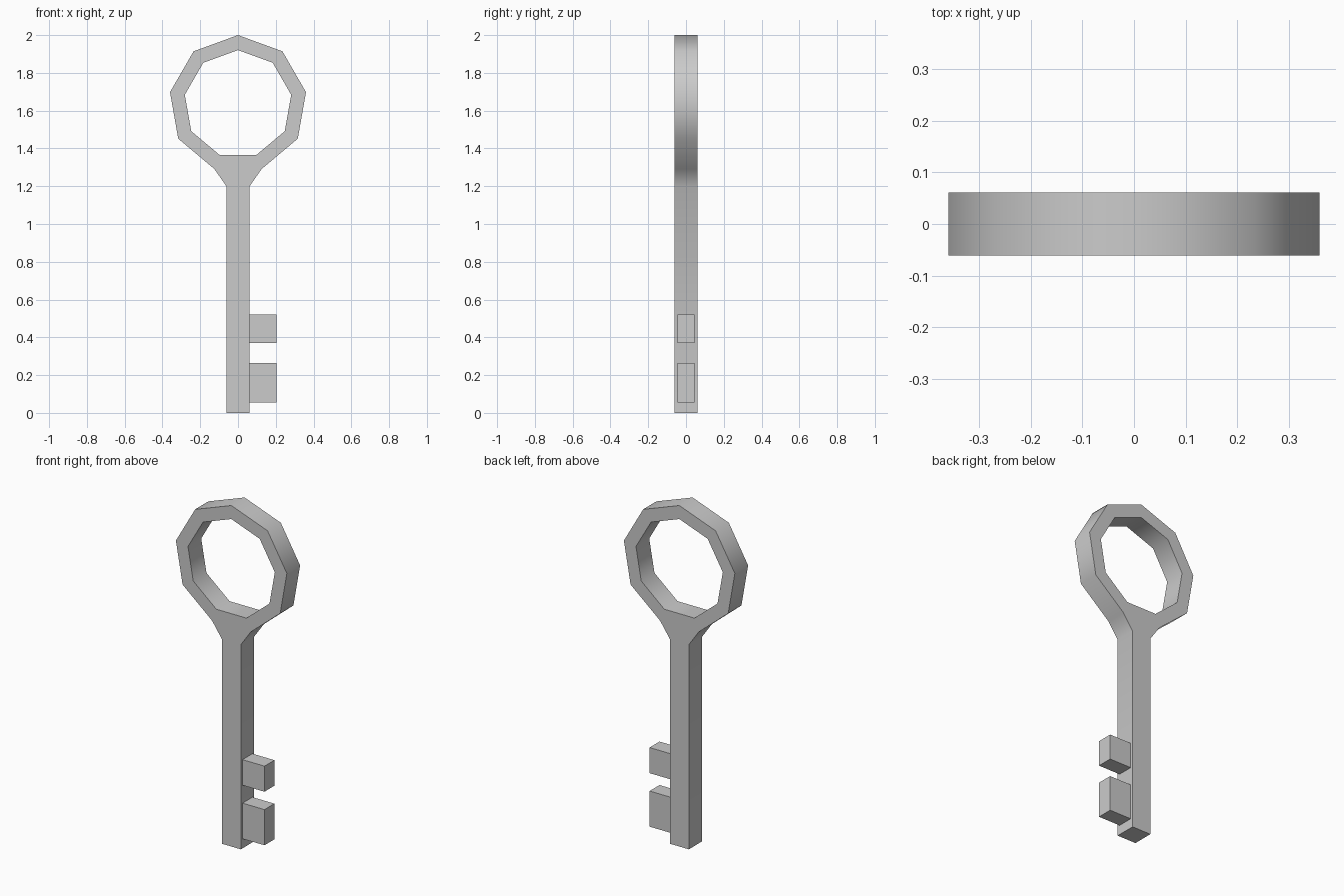
import bpy, bmesh, math

if "Cube" in bpy.data.objects:
    bpy.data.objects.remove(bpy.data.objects["Cube"])

HALF = 0.0615          # half thickness of bow and shaft
CZ, R_OUT, R_IN = 1.6345, 0.3655, 0.286


def finish(name, bm):
    bmesh.ops.recalc_face_normals(bm, faces=bm.faces)
    mesh = bpy.data.meshes.new(name)
    bm.to_mesh(mesh)
    bm.free()
    ob = bpy.data.objects.new(name, mesh)
    bpy.context.collection.objects.link(ob)
    return ob


# Bow and shaft: nine-sided ring whose bottom edge flares down into a square bar
bm = bmesh.new()


def point(x, z):
    return bm.verts.new((x, -HALF, z))


def ring(r):
    angles = [math.radians(40 * i) for i in range(9)]
    return [point(r * math.sin(a), CZ + r * math.cos(a)) for a in angles]


outer, inner = ring(R_OUT), ring(R_IN)
faces = []
for i in range(9):
    j = (i + 1) % 9
    faces.append(bm.faces.new((outer[i], outer[j], inner[j], inner[i])))
right, left = outer[4], outer[5]
for z in (1.2, 0.0):
    r, l = point(HALF, z), point(-HALF, z)
    faces.append(bm.faces.new((right, r, l, left)))
    right, left = r, l
ext = bmesh.ops.extrude_face_region(bm, geom=faces, use_keep_orig=True)
new_verts = [g for g in ext["geom"] if isinstance(g, bmesh.types.BMVert)]
bmesh.ops.translate(bm, verts=new_verts, vec=(0, 2 * HALF, 0))
key = finish("bow_and_shaft", bm)
bpy.context.view_layer.objects.active = key
key.select_set(True)
bpy.ops.object.shade_smooth_by_angle(angle=math.radians(45))


# Teeth: two blocks on the right side of the shaft
def tooth(name, z0, z1):
    bm = bmesh.new()
    bmesh.ops.create_cube(bm, size=1)
    x0, x1 = HALF - 0.001, 0.204
    bmesh.ops.scale(bm, vec=(x1 - x0, 0.092, z1 - z0), verts=bm.verts)
    bmesh.ops.translate(bm, vec=((x0 + x1) / 2, 0, (z0 + z1) / 2), verts=bm.verts)
    finish(name, bm)


tooth("lower_tooth", 0.056, 0.265)
tooth("upper_tooth", 0.37, 0.52)
